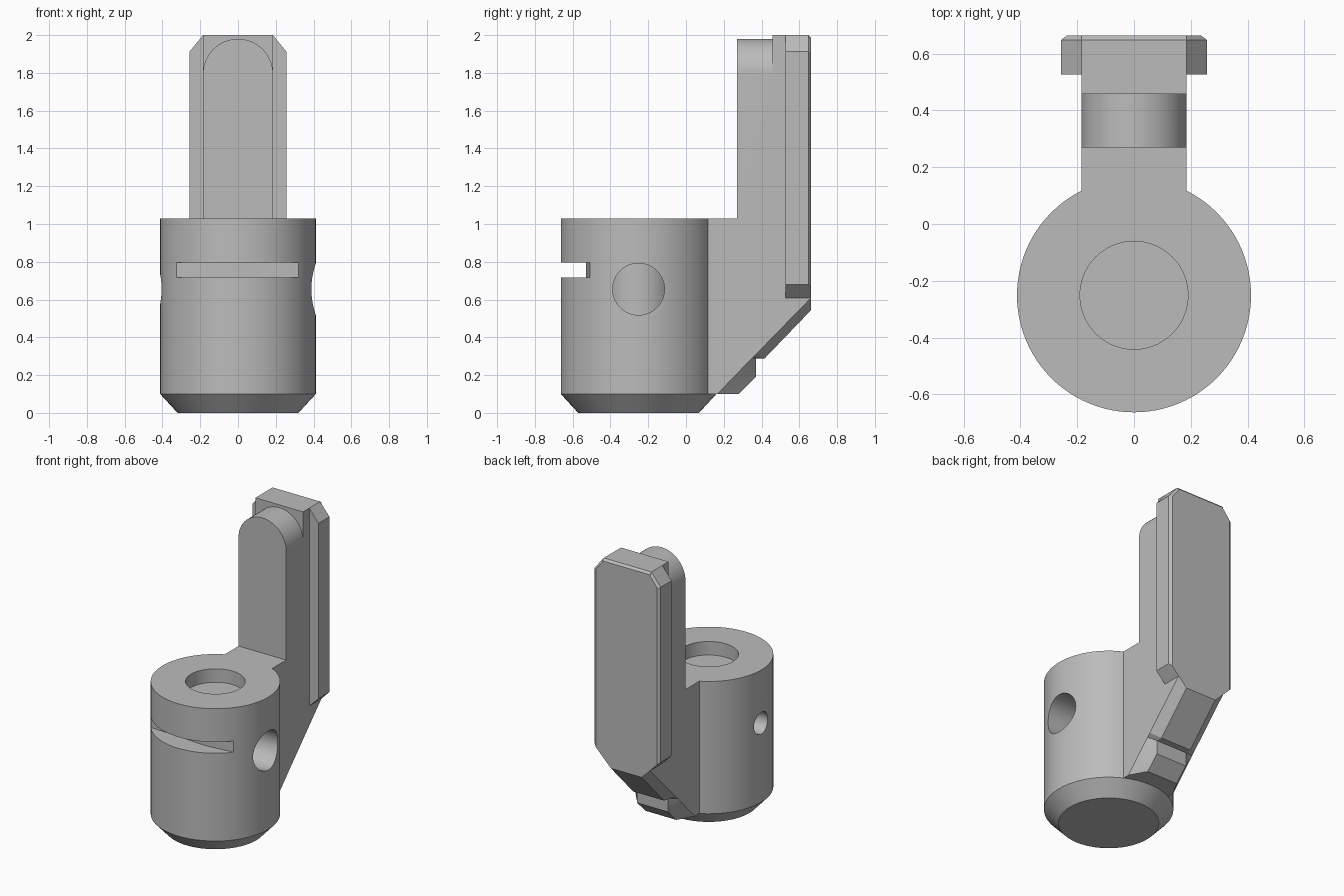
import bpy, bmesh, math
from mathutils import Matrix

if "Cube" in bpy.data.objects:
    bpy.data.objects.remove(bpy.data.objects["Cube"])

CY = -0.251          # axis of the round socket
R = 0.412

metal = bpy.data.materials.new("plain grey")
metal.diffuse_color = (0.5, 0.5, 0.5, 1)
metal.use_nodes = True
metal.node_tree.nodes["Principled BSDF"].inputs["Base Color"].default_value = metal.diffuse_color


def make(name, bm):
    bmesh.ops.recalc_face_normals(bm, faces=bm.faces)
    me = bpy.data.meshes.new(name)
    bm.to_mesh(me)
    bm.free()
    me.materials.append(metal)
    ob = bpy.data.objects.new(name, me)
    bpy.context.collection.objects.link(ob)
    return ob


def loft(name, rings):
    """Skin a list of closed rings that share a point count, with end caps."""
    bm = bmesh.new()
    vs = [[bm.verts.new(p) for p in ring] for ring in rings]
    n = len(vs[0])
    for a, b in zip(vs, vs[1:]):
        for i in range(n):
            j = (i + 1) % n
            bm.faces.new((a[i], a[j], b[j], b[i]))
    bm.faces.new(vs[0])
    bm.faces.new(vs[-1])
    return make(name, bm)


def circle(r, z, n=96):
    return [(r * math.cos(2 * math.pi * i / n),
             CY + r * math.sin(2 * math.pi * i / n), z) for i in range(n)]


def rod(name, r, length, axis, loc, n=64):
    bm = bmesh.new()
    rot = Matrix.Rotation(math.pi / 2, 4, axis)
    bmesh.ops.create_cone(bm, cap_ends=True, segments=n, radius1=r, radius2=r,
                          depth=length, matrix=Matrix.Translation(loc) @ rot)
    return make(name, bm)


def combine(target, other, operation):
    bpy.context.view_layer.objects.active = target
    mod = target.modifiers.new("join", 'BOOLEAN')
    mod.operation, mod.solver, mod.object = operation, 'EXACT', other
    bpy.ops.object.modifier_apply(modifier=mod.name)
    bpy.data.objects.remove(other)


# Round socket with a chamfered foot
socket = loft("clamp_body", [circle(0.32, 0), circle(R, 0.1), circle(R, 1.03)])

# Side screw holes (large on the right, small on the left)
for name, r, x in (("large_hole", 0.137, 0.4), ("small_hole", 0.076, -0.4)):
    combine(socket, rod(name, r, 0.6, 'Y', (x, CY, 0.655)), 'DIFFERENCE')

# Front slot with a shallow angled back wall
slot_plan = [(-0.5, -0.8), (0.5, -0.8), (0.5, -0.49), (0.13, -0.53), (-0.5, -0.495)]
slot = loft("front_slot", [[(x, y, z) for x, y in slot_plan] for z in (0.717, 0.796)])
combine(socket, slot, 'DIFFERENCE')

# Solid core inside the socket, its top sitting below the rim
combine(socket, loft("core", [circle(0.19, 0.3), circle(0.19, 0.9)]), 'UNION')
combine(socket, loft("bore", [circle(0.19, 0.935), circle(0.19, 1.2)]), 'DIFFERENCE')

# Upright arm, with a narrower stepped ridge under the sloping base
upper = [(0.0, 0.1), (0.0, 1.03), (0.27, 1.03), (0.27, 1.795), (0.458, 1.795),
         (0.458, 2.0), (0.648, 2.0), (0.663, 1.985)]
edge = [(0.663, 0.61), (0.377, 0.317), (0.355, 0.295), (0.305, 0.244), (0.166, 0.1)]
ridge = [(0.663, 0.545), (0.415, 0.287), (0.37, 0.287), (0.37, 0.19), (0.28, 0.1)]
arm = loft("arm", [[(x, y, z) for y, z in upper + low] for x, low in
                   ((-0.185, edge), (-0.12, ridge), (0.12, ridge), (0.185, edge))])
combine(socket, arm, 'UNION')

# Rounded top of the front rib
combine(socket, rod("rib_top", 0.185, 0.2, 'X', (0, 0.37, 1.795)), 'UNION')

# Back plate whose sides form the two rails, bevelled on its rear edges
front = [(0.12, 0.545), (0.257, 0.68), (0.257, 1.912), (0.185, 2.0)]
rear = [(0.12, 0.545), (0.237, 0.662), (0.237, 1.912), (0.178, 1.985)]


def plate_ring(half, y):
    return [(x, y, z) for x, z in half] + [(-x, y, z) for x, z in reversed(half)]


plate = loft("back_plate", [plate_ring(front, 0.527), plate_ring(front, 0.648),
                            plate_ring(rear, 0.663)])
combine(socket, plate, 'UNION')

# Smooth the curved walls, keep machined edges crisp
bpy.ops.object.select_all(action='DESELECT')
socket.select_set(True)
bpy.context.view_layer.objects.active = socket
bpy.ops.object.shade_smooth_by_angle(angle=math.radians(25))
